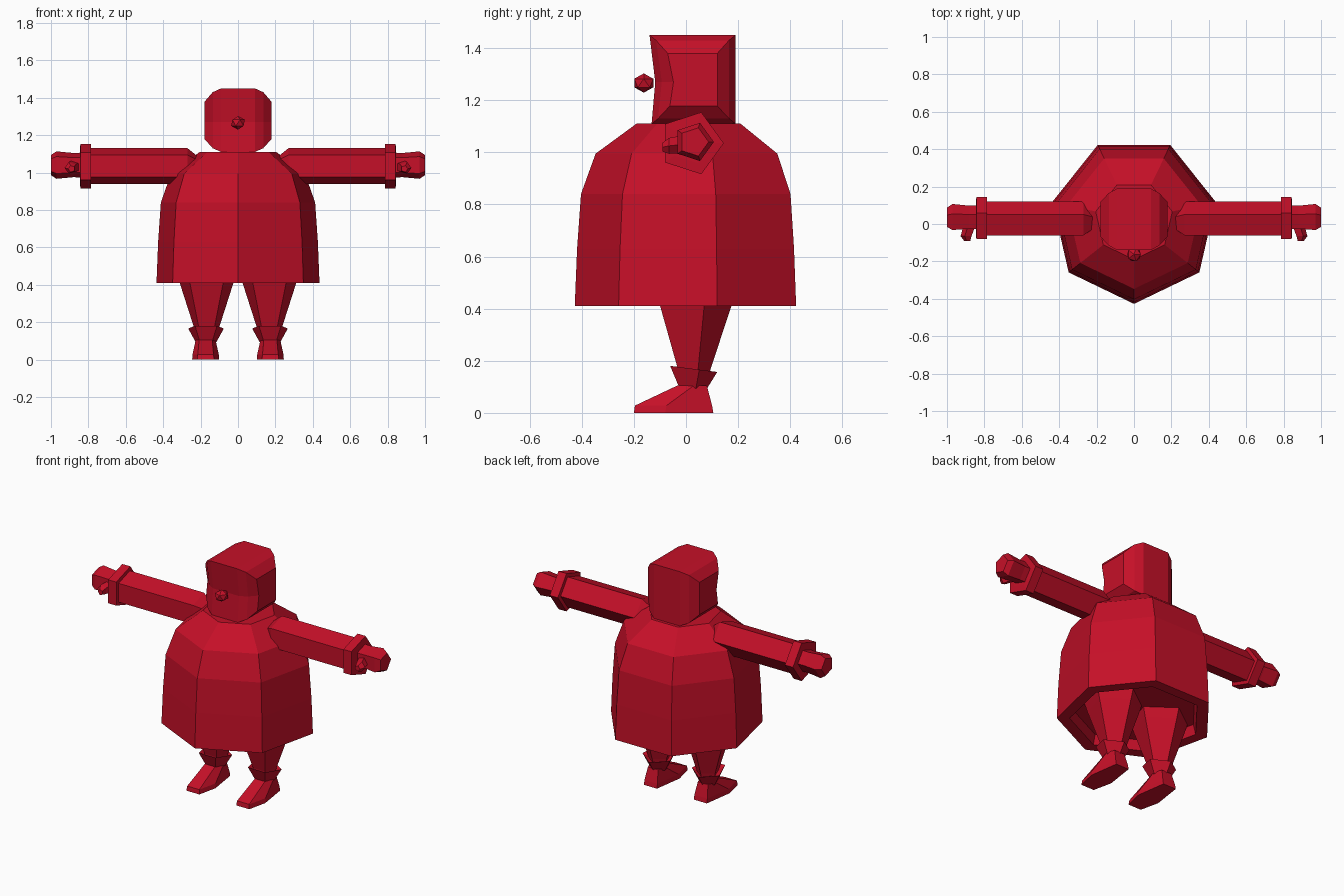
import bpy, bmesh
from math import sin, cos, pi
from mathutils import Vector

cube = bpy.data.objects.get("Cube")
if cube:
    bpy.data.objects.remove(cube, do_unlink=True)

red = bpy.data.materials.new("deep red")
red.use_nodes = True
RED = (0.56, 0.005, 0.021, 1)
red.diffuse_color = RED
red.node_tree.nodes["Principled BSDF"].inputs["Base Color"].default_value = RED


def finish(name, bm):
    bmesh.ops.recalc_face_normals(bm, faces=bm.faces)
    mesh = bpy.data.meshes.new(name)
    bm.to_mesh(mesh)
    bm.free()
    mesh.materials.append(red)
    obj = bpy.data.objects.new(name, mesh)
    bpy.context.collection.objects.link(obj)
    return obj


def loft(name, rings):
    """Skin a list of equal-length point rings and cap both ends."""
    bm = bmesh.new()
    loops = [[bm.verts.new(p) for p in ring] for ring in rings]
    n = len(loops[0])
    for a, b in zip(loops, loops[1:]):
        for i in range(n):
            j = (i + 1) % n
            bm.faces.new((a[i], a[j], b[j], b[i]))
    bm.faces.new(loops[0])
    bm.faces.new(loops[-1])
    return finish(name, bm)


def polygon(n, r, start=0.0):
    return [(r * cos(start + 2 * pi * i / n), r * sin(start + 2 * pi * i / n)) for i in range(n)]


def flat_ring(n, r, x, y, z, start, tilt=0.0):
    return [(x + u, y + v, z - tilt * v) for u, v in polygon(n, r, start)]


def arm_ring(side, x, r, y=0.02, z=1.035):
    return [(side * x, y + u, z + v) for u, v in polygon(5, r)]


# Robe: seven-sided bell with a recessed underside
robe = [(0.36, 0.47), (0.375, 0.41), (0.447, 0.41), (0.438, 0.63),
        (0.423, 0.84), (0.367, 0.995), (0.21, 1.11)]
loft("robe", [flat_ring(7, r, 0, 0.02, z, -pi / 2) for r, z in robe])

# Head: slices across x, with a slightly hollow face
half = [(0.178, -0.07, 0.12, 1.178, 1.38), (0.135, -0.115, 0.165, 1.13, 1.43),
        (0.09, -0.14, 0.19, 1.11, 1.45)]
slices = [(-s[0],) + s[1:] for s in half] + half[::-1]
loft("head", [[(x, f + 0.008, lo), (x, f + 0.022, 1.27), (x, f, hi), (x, b, hi), (x, b, lo)]
              for x, f, b, lo, hi in slices])

# Nose
bm = bmesh.new()
bmesh.ops.create_icosphere(bm, subdivisions=1, radius=0.041)
bmesh.ops.scale(bm, vec=(1, 1.05, 0.9), verts=bm.verts)
bmesh.ops.translate(bm, vec=Vector((0, -0.162, 1.266)), verts=bm.verts)
finish("nose", bm)

for side, label in ((1, "left"), (-1, "right")):
    # Sleeve and its cuff
    loft(label + "_sleeve", [arm_ring(side, 0.21, 0.05), arm_ring(side, 0.27, 0.1),
                             arm_ring(side, 0.8, 0.1)])
    loft(label + "_sleeve_cuff", [arm_ring(side, x, r) for x, r in
                                  ((0.785, 0.1), (0.787, 0.125), (0.843, 0.125), (0.845, 0.08))])
    # Mitten and thumb
    loft(label + "_hand", [arm_ring(side, x, r, 0.03, 1.04) for x, r in
                           ((0.83, 0.07), (0.88, 0.068), (0.97, 0.077), (1.0, 0.057))])
    loft(label + "_thumb", [[(side * (x + u), y, z + v) for u, v in polygon(5, r)]
                            for x, y, z, r in ((0.88, -0.02, 1.03, 0.035),
                                               (0.895, -0.065, 1.025, 0.032),
                                               (0.89, -0.09, 1.02, 0.018))])
    # Tapered leg and flared sock
    cx = side * 0.168
    loft(label + "_leg", [flat_ring(5, r, cx, y, z, pi / 2) for r, y, z in
                          ((0.055, 0.022, 0.1), (0.07, 0.025, 0.17),
                           (0.151, 0.023, 0.41), (0.17, 0.023, 0.472))])
    loft(label + "_sock", [flat_ring(5, r, side * 0.171, 0.02, z, pi / 2, t) for r, z, t in
                           ((0.058, 0.095, 0.1), (0.1, 0.17, 0.13), (0.065, 0.155, 0.13))])

    # Shoe: wide sole rising to the ankle
    sole = ((0, 0.045, 0.105, 0.072, -0.08, 0.045, -0.2),
            (0.028, 0.045, 0.1, 0.07, -0.075, 0.042, -0.196),
            (0.105, 0.035, 0.08, 0.053, 0.03, 0.035, -0.033))
    rings = []
    for z, hx, hy, mx, my, tx, ty in sole:
        edge = [(hx, hy), (mx, my), (tx, ty)]
        outline = edge + [(-x, y) for x, y in reversed(edge)]
        rings.append([(side * 0.173 + x, y, z) for x, y in outline])
    loft(label + "_shoe", rings)
